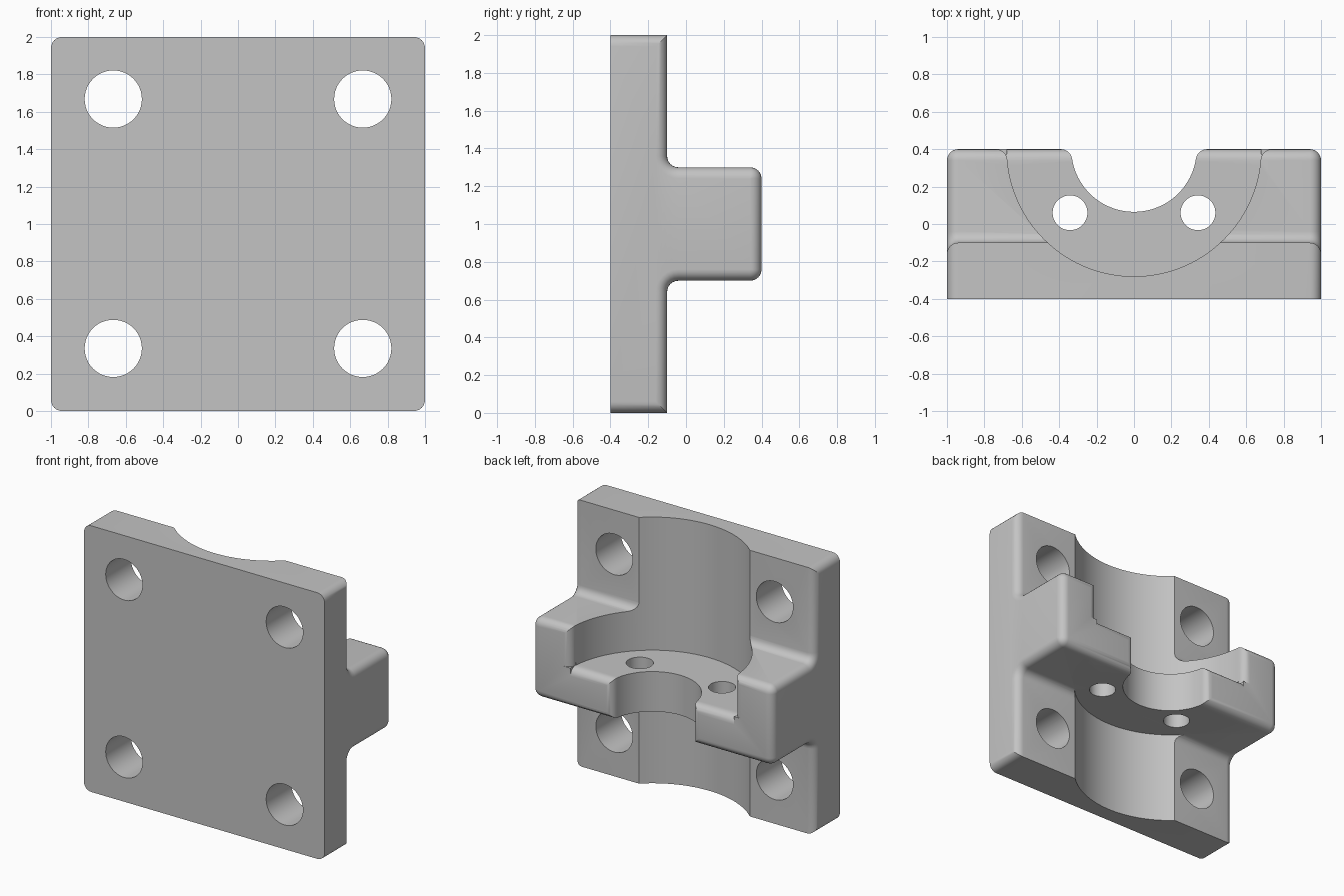
import bpy, bmesh, math

if "Cube" in bpy.data.objects:
    bpy.data.objects.remove(bpy.data.objects["Cube"])

R = 0.06            # edge rounding
BORE, NECK = 0.68, 0.335
SEG = 6

grey = bpy.data.materials.new("plain grey")
grey.diffuse_color = (0.55, 0.55, 0.55, 1)
grey.use_nodes = True
grey.node_tree.nodes["Principled BSDF"].inputs["Base Color"].default_value = grey.diffuse_color


def arc(cx, cy, r, a0, a1, n=SEG):
    """Points on an arc, angles in degrees."""
    angles = [math.radians(a0 + (a1 - a0) * i / n) for i in range(n + 1)]
    return [(cx + r * math.cos(a), cy + r * math.sin(a)) for a in angles]


def make_object(name, bm):
    bmesh.ops.recalc_face_normals(bm, faces=bm.faces)
    mesh = bpy.data.meshes.new(name)
    bm.to_mesh(mesh)
    bm.free()
    mesh.materials.append(grey)
    obj = bpy.data.objects.new(name, mesh)
    bpy.context.collection.objects.link(obj)
    return obj


def loft(name, rings):
    """Skin matching closed rings and cap both ends."""
    bm = bmesh.new()
    rows = [[bm.verts.new(p) for p in ring] for ring in rings]
    for a, b in zip(rows, rows[1:]):
        for i in range(len(a)):
            j = (i + 1) % len(a)
            bm.faces.new((a[i], a[j], b[j], b[i]))
    bm.faces.new(rows[0])
    bm.faces.new(rows[-1])
    return make_object(name, bm)


def bracket_profile(o):
    """T-shaped side outline (y, z), shrunk by o everywhere but the front."""
    upper = [(-0.4, 2 - o), (-0.1 - o, 2 - o)]
    upper += arc(-0.1 + R, 1.3 + R, R + o, 180, 270)
    upper += arc(0.4 - R, 1.3 - R, R - o, 90, 0)
    return upper + [(y, 2 - z) for y, z in reversed(upper)]


# Plate and projecting block, with rounded ends
steps = []
for i in range(SEG + 1):
    a = math.radians(90 * i / SEG)
    steps.append((1 - R * (1 - math.sin(a)), R * 0.995 * (1 - math.cos(a))))
steps.reverse()
sections = [(-x, o) for x, o in steps] + [(x, o) for x, o in reversed(steps)]
bracket = loft("bearing_bracket",
               [[(x, y, z) for y, z in bracket_profile(o)] for x, o in sections])


def bore_cutter(name, r, z0, z1):
    """Half-round channel whose mouth flares out at the back face."""
    cy, d = 0.4, r + R
    drop = R                                    # flare centre below the back face
    a = math.degrees(math.asin(drop / d))
    fx = math.sqrt(d * d - drop * drop)
    half = arc(0, cy, r, -90, -a, 32) + arc(fx, cy - drop, R, 180 - a, 90)[1:]
    half += [(fx, 0.6)]
    outline = half + [(-x, y) for x, y in reversed(half[1:])]
    return loft(name, [[(x, y, z) for x, y in outline] for z in (z0, z1)])


def drill(name, r, start, end):
    """Round cutter between two points, along y or z."""
    rings = []
    for p in (start, end):
        c = arc(0, 0, r, 0, 360, 48)[:-1]
        along_y = start[2] == end[2]
        rings.append([(p[0] + u, p[1] + (0 if along_y else v), p[2] + (v if along_y else 0))
                      for u, v in c])
    return loft(name, rings)


# Bearing seat, shaft neck and lower clearance
cutters = [bore_cutter("seat_cutter", BORE, 1.0, 2.2),
           bore_cutter("neck_cutter", NECK, 0.5, 1.1),
           bore_cutter("clearance_cutter", BORE, -0.2, 0.7)]

# Rounded back lip of the seat floor
lip = arc(0.4 - R, 1.0 - R, R, 90, 0) + [(0.45, 1.0 - R), (0.45, 1.02), (0.4 - R, 1.02)]
cutters.append(loft("lip_cutter", [[(x, y, z) for y, z in lip] for x in (-BORE, BORE)]))

# Mounting holes and seat screw holes
for sx in (-1, 1):
    for z in (0.335, 1.668):
        cutters.append(drill("mount_hole_cutter", 0.153,
                             (sx * 0.667, -0.6, z), (sx * 0.667, 0.1, z)))
    cutters.append(drill("screw_hole_cutter", 0.093,
                         (sx * 0.342, 0.06, 0.5), (sx * 0.342, 0.06, 1.2)))

bpy.context.view_layer.objects.active = bracket
bracket.select_set(True)
for cutter in cutters:
    cutter.hide_render = True
    mod = bracket.modifiers.new("cut", 'BOOLEAN')
    mod.operation, mod.solver, mod.object = 'DIFFERENCE', 'EXACT', cutter
    bpy.ops.object.modifier_apply(modifier=mod.name)
for cutter in cutters:
    bpy.data.objects.remove(cutter)

bpy.ops.object.shade_smooth_by_angle(angle=math.radians(30))
